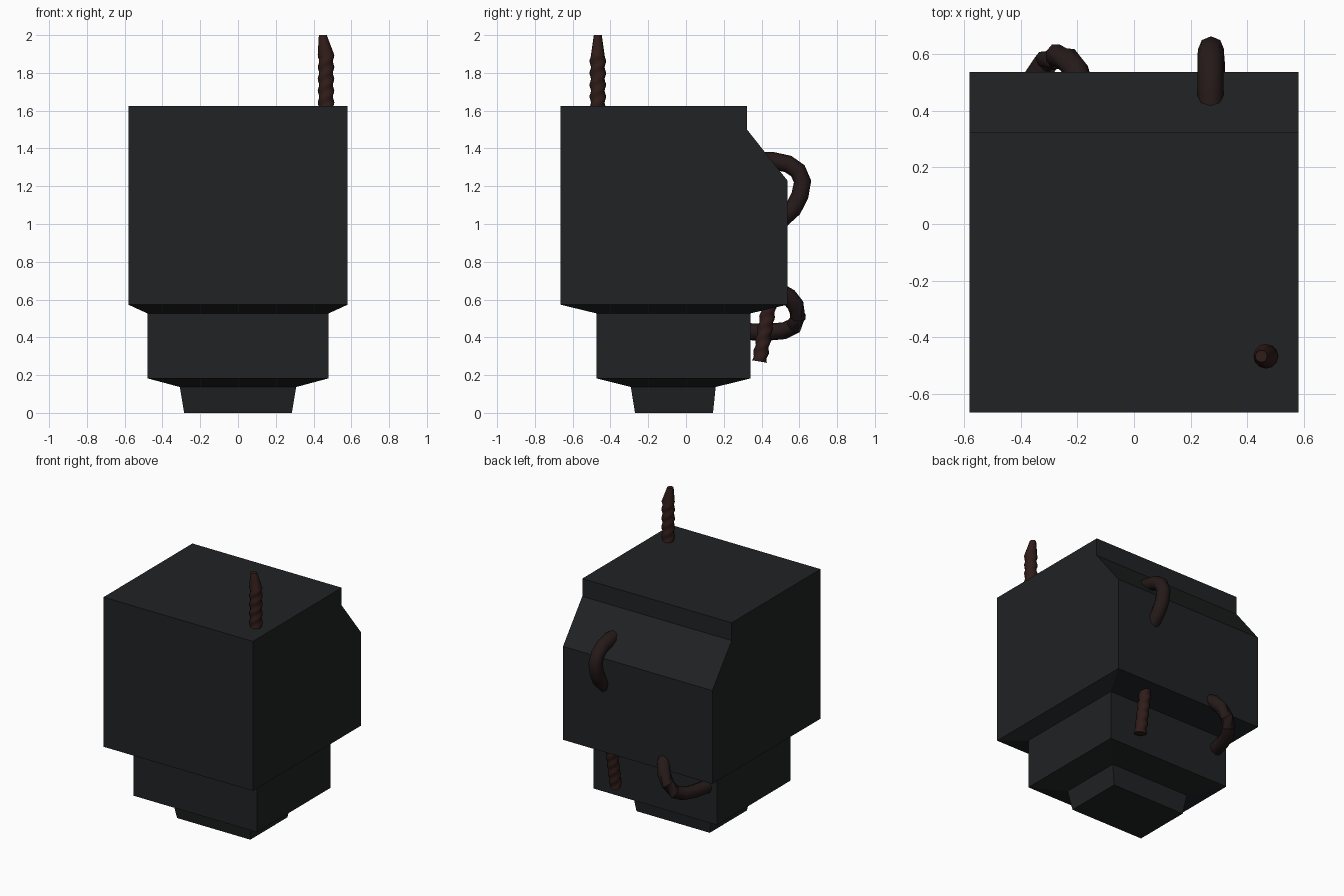
import bpy, bmesh, math
from mathutils import Vector

if "Cube" in bpy.data.objects:
    bpy.data.objects.remove(bpy.data.objects["Cube"])


def material(name, rgb):
    m = bpy.data.materials.new(name)
    m.diffuse_color = (*rgb, 1)
    m.use_nodes = True
    m.node_tree.nodes["Principled BSDF"].inputs["Base Color"].default_value = m.diffuse_color
    return m


STONE = material("dark_stone", (0.014, 0.016, 0.017))
RUST = material("rusty_steel", (0.030, 0.012, 0.010))
HOOK = material("dark_rust", (0.019, 0.010, 0.010))


def loft(name, rings, mat, smooth=None):
    """Skin a list of equal-sized point rings and cap both ends."""
    bm = bmesh.new()
    vs = [[bm.verts.new(p) for p in r] for r in rings]
    n = len(vs[0])
    for a, b in zip(vs, vs[1:]):
        for i in range(n):
            j = (i + 1) % n
            bm.faces.new((a[i], a[j], b[j], b[i]))
    bm.faces.new(vs[0][::-1])
    bm.faces.new(vs[-1])
    bmesh.ops.recalc_face_normals(bm, faces=bm.faces)
    me = bpy.data.meshes.new(name)
    bm.to_mesh(me)
    bm.free()
    me.materials.append(mat)
    ob = bpy.data.objects.new(name, me)
    bpy.context.collection.objects.link(ob)
    if smooth:
        bpy.ops.object.select_all(action='DESELECT')
        ob.select_set(True)
        bpy.context.view_layer.objects.active = ob
        bpy.ops.object.shade_smooth_by_angle(angle=math.radians(smooth))
    return ob


def rect(z, hx, y0, y1):
    return [(-hx, y0, z), (hx, y0, z), (hx, y1, z), (-hx, y1, z)]


def circle(c, axis, r, sides, side_ref, lobe=0.0, phase=0.0):
    """Ring around c, optionally squeezed into two lobes turned by phase."""
    axis = axis.normalized()
    u = (side_ref - axis * side_ref.dot(axis)).normalized()
    v = axis.cross(u)
    pts = []
    for i in range(sides):
        a = math.tau * i / sides
        k = r * (1 + lobe * math.cos(2 * (a - phase)))
        pts.append(c + (u * math.cos(a) + v * math.sin(a)) * k)
    return pts


def hook(name, path, r, ref):
    pts = [Vector(p) for p in path]
    rings = []
    for i, p in enumerate(pts):
        axis = pts[min(i + 1, len(pts) - 1)] - pts[max(i - 1, 0)]
        rings.append(circle(p, axis, r, 8, Vector(ref)))
    return loft(name, rings, HOOK, 50)


def twisted_bar(name, a, b, r, pitch=0.125, tip=None):
    a, b = Vector(a), Vector(b)
    axis = b - a
    steps = round(axis.length / 0.0125)
    X = Vector((1, 0, 0))
    rings = []
    for i in range(steps + 1):
        t = i / steps
        ph = math.tau * t * axis.length / pitch
        rings.append(circle(a + axis * t, axis, r, 12, X, 0.1, ph))
    if tip:
        rings.append(circle(Vector(tip), axis, 0.021, 12, X))
    return loft(name, rings, RUST, 40)


# stepped block: foot, collar, main body with chamfered back shoulder
loft("concrete_block", [rect(*r) for r in (
    (0.00, 0.285, -0.270, 0.143),
    (0.137, 0.308, -0.292, 0.157),
    (0.183, 0.480, -0.475, 0.342),
    (0.527, 0.480, -0.475, 0.342),
    (0.573, 0.581, -0.665, 0.537),
    (1.23, 0.581, -0.665, 0.537),
    (1.50, 0.581, -0.665, 0.323),
    (1.625, 0.581, -0.665, 0.323))], STONE)

# straight twisted bars
twisted_bar("top_bar", (0.466, -0.467, 1.58), (0.466, -0.467, 1.895), 0.040,
            tip=(0.449, -0.467, 2.0))
twisted_bar("underside_bar", (0.274, 0.445, 0.60), (0.274, 0.389, 0.272), 0.038)

# bent smooth bars
hook("upper_hook", [(0.27, 0.36, 1.335), (0.27, 0.46, 1.335), (0.27, 0.54, 1.318),
                    (0.27, 0.592, 1.282), (0.272, 0.617, 1.225), (0.272, 0.603, 1.15),
                    (0.275, 0.567, 1.08), (0.276, 0.50, 1.02)], 0.046, (1, 0, 0))
hook("lower_hook", [(-0.19, 0.49, 0.645), (-0.205, 0.545, 0.615), (-0.235, 0.58, 0.57),
                    (-0.275, 0.592, 0.51), (-0.31, 0.572, 0.46), (-0.342, 0.52, 0.435),
                    (-0.37, 0.44, 0.428), (-0.40, 0.32, 0.43)], 0.045, (1, 0.2, 0.9))
